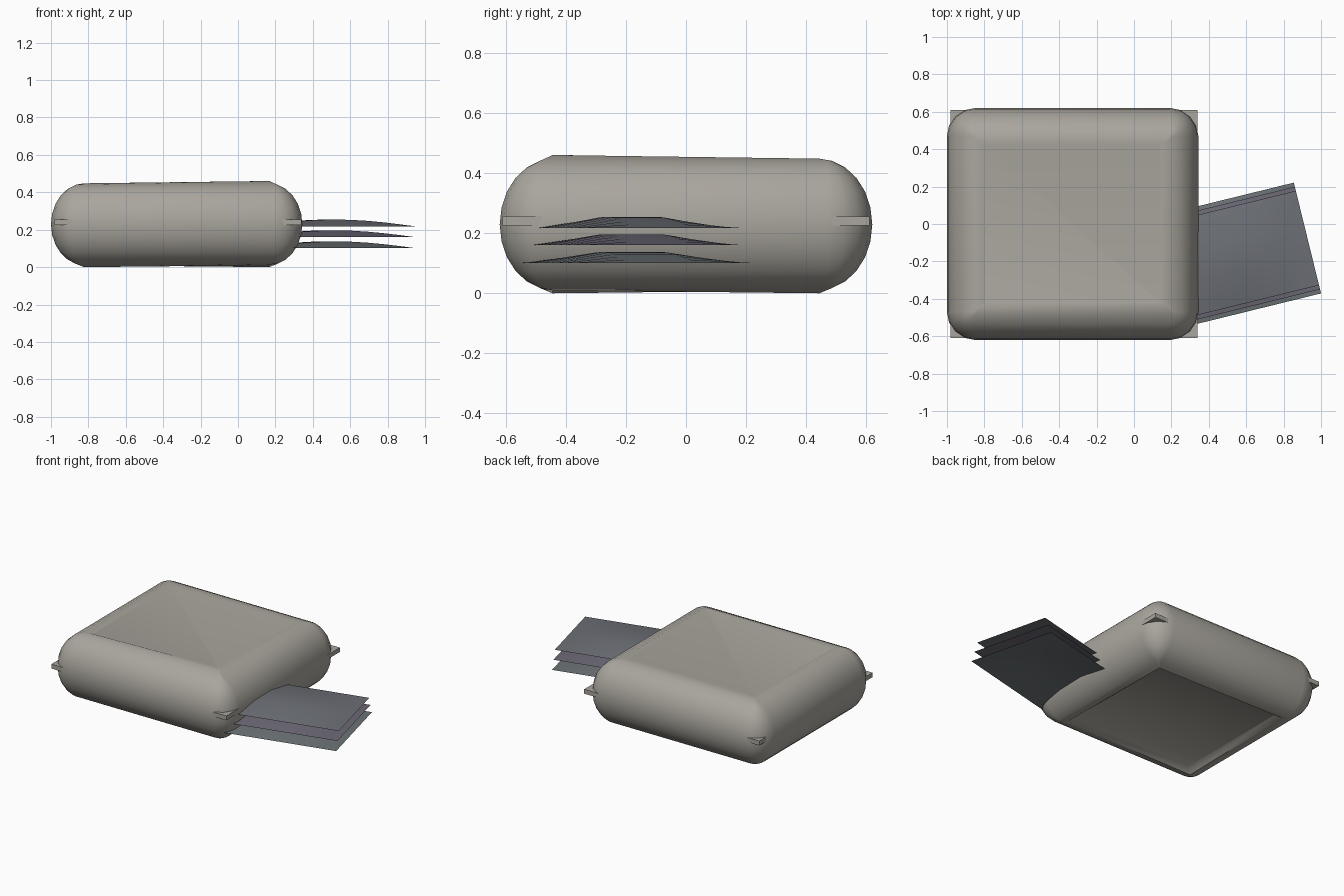
import bpy, bmesh, math
from mathutils import Matrix

if "Cube" in bpy.data.objects:
    bpy.data.objects.remove(bpy.data.objects["Cube"])

CX, HX, HY = -0.328, 0.672, 0.62      # cushion centre and half sizes
ZC, HZ, INSET, R = 0.229, 0.219, 0.18, 0.15


def material(name, rgb):
    m = bpy.data.materials.new(name)
    m.diffuse_color = (*rgb, 1)
    m.use_nodes = True
    m.node_tree.nodes["Principled BSDF"].inputs["Base Color"].default_value = m.diffuse_color
    return m


def finish(name, bm, mat, angle=35):
    me = bpy.data.meshes.new(name)
    bm.to_mesh(me)
    bm.free()
    ob = bpy.data.objects.new(name, me)
    bpy.context.collection.objects.link(ob)
    me.materials.append(mat)
    bpy.ops.object.select_all(action='DESELECT')
    ob.select_set(True)
    bpy.context.view_layer.objects.active = ob
    bpy.ops.object.shade_smooth_by_angle(angle=math.radians(angle))
    return ob


def ring(bm, d, z, n=4):
    """Rounded rectangle, inset by d, at height z."""
    verts = []
    r, c = max(R - d, 0.004), max(R, d)
    for k, (sx, sy) in enumerate([(1, 1), (-1, 1), (-1, -1), (1, -1)]):
        for i in range(n + 1):
            a = math.pi / 2 * (k + i / n)
            verts.append(bm.verts.new((CX + sx * (HX - c) + r * math.cos(a),
                                       sy * (HY - c) + r * math.sin(a), z)))
    return verts


def corner(loop, k):
    return loop[k * 5:k * 5 + 5]


cloth = material("warm_grey", (0.40, 0.38, 0.34))

# Pillow body: stacked rings with rolled rims and slightly sunken flat panels
bm = bmesh.new()
levels = [(0.215, 0.035)]
for i in range(-6, 7):
    t = math.radians(i * 15)
    levels.append((INSET * (1 - math.cos(t)), ZC + HZ * math.sin(t)))
levels.append((0.205, 0.438))
rings = [ring(bm, d, z) for d, z in levels]
for a, b in zip(rings, rings[1:]):
    for i in range(len(a)):
        j = (i + 1) % len(a)
        bm.faces.new((a[i], a[j], b[j], b[i]))
bm.faces.new(rings[0][::-1])
# Top panel: two triangles creased from back left to front right corner
top = rings[-1]
bm.faces.new(top[16:] + top[:8])
bm.faces.new(top[7:17])
# Raised front right top corner and lowered rim corners below
for v in corner(rings[-2], 3) + corner(top, 3):
    v.co.z = 0.46
for v in corner(rings[1], 0) + corner(rings[1], 2):
    v.co.z = 0.0
for v in corner(top, 0) + corner(top, 1):
    v.co.z = 0.445
bmesh.ops.triangulate(bm, faces=[f for f in bm.faces if len(f.verts) > 4])
finish("pillow_body", bm, cloth, 50)

# Thin square plate whose corners stick out of the body
bm = bmesh.new()
bmesh.ops.create_cube(bm, size=1, matrix=Matrix.Translation((-0.32, 0, 0.24))
                      @ Matrix.Diagonal((1.32, 1.22, 0.03, 1)))
finish("corner_plate", bm, cloth)

# Three thin, gently domed sheets fanned out of the right side
sheets = [("lower_sheet", 0.101, 0.61, (0.15, 0.17, 0.18)),
          ("middle_sheet", 0.160, 0.565, (0.15, 0.14, 0.18)),
          ("upper_sheet", 0.218, 0.52, (0.15, 0.16, 0.18))]
for name, z, width, rgb in sheets:
    bm = bmesh.new()
    bmesh.ops.create_grid(bm, x_segments=10, y_segments=3, size=0.5)
    for v in bm.verts:
        v.co.z = 0.042 * math.cos(math.pi * v.co.x) * math.cos(math.pi * v.co.y)
    bm.transform(Matrix.Translation((0.5, -0.18, z))
                 @ Matrix.Rotation(math.radians(13.8), 4, 'Z')
                 @ Matrix.Diagonal((0.88, width, 1, 1)))
    finish(name, bm, material(name + "_grey", rgb))
